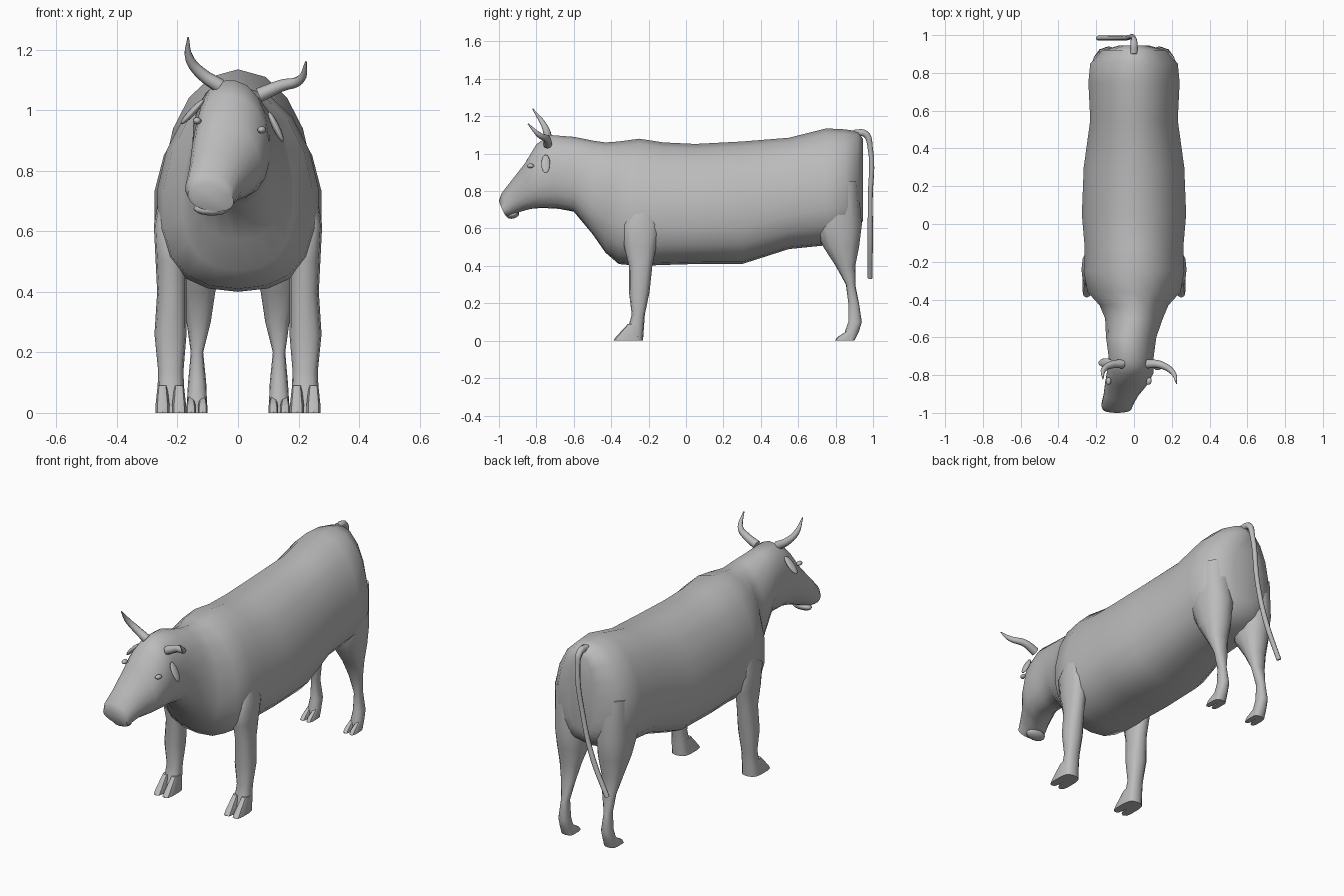
import bpy, bmesh, math
from mathutils import Vector

old = bpy.data.objects.get("Cube")
if old:
    bpy.data.objects.remove(old, do_unlink=True)

hide = bpy.data.materials.new("plain_grey")
hide.use_nodes = True
grey = (0.5, 0.5, 0.5, 1)
hide.diffuse_color = grey
hide.node_tree.nodes["Principled BSDF"].inputs["Base Color"].default_value = grey


def finish(ob, angle=50):
    ob.data.materials.clear()
    ob.data.materials.append(hide)
    bpy.ops.object.select_all(action='DESELECT')
    ob.select_set(True)
    bpy.context.view_layer.objects.active = ob
    bpy.ops.object.shade_smooth_by_angle(angle=math.radians(angle))
    return ob


def loft(name, sections, sides=16, power=2.0, angle=50):
    """Skin rings given as (centre, half-width vector, half-height vector, sag)."""
    bm = bmesh.new()
    rings = []
    for centre, u, v, sag in sections:
        ring = []
        for i in range(sides):
            a = math.tau * i / sides
            s, c = math.sin(a), math.cos(a)
            s2 = math.copysign(abs(s) ** (2 / power), s)
            c2 = math.copysign(abs(c) ** (2 / power), c)
            ring.append(bm.verts.new(centre + u * s2 + v * (c2 - sag * s * s)))
        rings.append(ring)
    for a, b in zip(rings, rings[1:]):
        for i in range(sides):
            j = (i + 1) % sides
            bm.faces.new((a[i], a[j], b[j], b[i]))
    bm.faces.new(rings[0])
    bm.faces.new(rings[-1])
    bmesh.ops.recalc_face_normals(bm, faces=bm.faces)
    mesh = bpy.data.meshes.new(name)
    bm.to_mesh(mesh)
    bm.free()
    ob = bpy.data.objects.new(name, mesh)
    bpy.context.collection.objects.link(ob)
    return finish(ob, angle)


def trunk_ring(yt, zt, yb, zb, cx, hw, sag, roll):
    top, low = Vector((cx, yt, zt)), Vector((cx, yb, zb))
    return (top + low) / 2, Vector((hw, 0, -hw * roll)), (top - low) / 2, sag


def leg_rings(rows, side):
    """Rows: height, inner x, outer x, front y, back y."""
    for z, x0, x1, y0, y1 in rows:
        yield (Vector((side * (x0 + x1) / 2, (y0 + y1) / 2, z)),
               Vector(((x1 - x0) / 2, 0, 0)), Vector((0, (y1 - y0) / 2, 0)), 0)


def tube(name, points, radii):
    curve = bpy.data.curves.new(name, 'CURVE')
    curve.dimensions = '3D'
    curve.bevel_depth = 1
    curve.bevel_resolution = 2
    curve.use_fill_caps = True
    curve.resolution_u = 5
    spline = curve.splines.new('BEZIER')
    spline.bezier_points.add(len(points) - 1)
    for p, co, r in zip(spline.bezier_points, points, radii):
        p.co, p.radius = co, r
        p.handle_left_type = p.handle_right_type = 'AUTO'
    ob = bpy.data.objects.new(name, curve)
    bpy.context.collection.objects.link(ob)
    bpy.ops.object.select_all(action='DESELECT')
    ob.select_set(True)
    bpy.context.view_layer.objects.active = ob
    bpy.ops.object.convert(target='MESH')
    return finish(bpy.context.view_layer.objects.active, 60)


def blob(name, loc, size, rot=(0, 0, 0)):
    bpy.ops.mesh.primitive_uv_sphere_add(segments=12, ring_count=8, location=loc, rotation=rot)
    ob = bpy.context.object
    ob.name, ob.scale = name, size
    return finish(ob, 60)


# Trunk: y, back height, belly height, half width
trunk = [(.945, 1.08, .64, .08), (.92, 1.12, .58, .17), (.85, 1.13, .53, .235),
         (.75, 1.135, .51, .245), (.55, 1.085, .49, .235), (.3, 1.065, .41, .27),
         (.05, 1.052, .41, .28), (-.12, 1.06, .405, .265), (-.25, 1.08, .4, .27),
         (-.36, 1.065, .41, .25), (-.43, 1.06, .47, .185), (-.5, 1.07, .57, .155)]
# Neck and turned head: top y z, bottom y z, centre x, half width
head = [(-.6, 1.09, -.6, .69, -.015, .135), (-.73, 1.1, -.68, .705, -.015, .12),
        (-.8, 1.05, -.77, .71, -.02, .125), (-.86, .95, -.83, .705, -.04, .115),
        (-.93, .86, -.885, .69, -.07, .092), (-.985, .79, -.93, .67, -.09, .084),
        (-1.0, .75, -.96, .667, -.09, .076)]
rings = [trunk_ring(y, t, y, b, 0, w, .2, 0) for y, t, b, w in trunk]
rings += [trunk_ring(*row, 0, .15) for row in head]
loft("body_and_head", rings, 18, 2.15, 60)

# Legs: height, inner x, outer x, front y, back y
front_leg = [(.72, .18, .26, -.27, -.18), (.62, .175, .278, -.34, -.14),
             (.5, .17, .272, -.33, -.16), (.4, .17, .267, -.305, -.18),
             (.26, .17, .276, -.305, -.195), (.14, .18, .264, -.29, -.22),
             (.07, .178, .266, -.31, -.225), (0, .172, .272, -.33, -.23)]
hind_leg = [(.85, .06, .225, .73, .92), (.62, .04, .225, .68, .94),
            (.5, .05, .21, .735, .925), (.4, .075, .19, .8, .905),
            (.3, .09, .17, .855, .905), (.2, .115, .156, .868, .925),
            (.1, .105, .165, .868, .94), (.05, .103, .168, .85, .925),
            (0, .1, .17, .85, .9)]
for side, label in ((1, "left"), (-1, "right")):
    loft("front_leg_" + label, leg_rings(front_leg, side), 12, 2.4)
    loft("hind_leg_" + label, leg_rings(hind_leg, side), 12, 2.3)
    # Cloven hooves: two flat-soled toes per foot
    for foot, x0, x1, tip, heel, rise in (("front", .17, .274, -.39, -.25, .09),
                                          ("hind", .1, .172, .795, .89, .06)):
        mid = (x0 + x1) / 2
        for toe, a, b in (("inner", x0, mid - .003), ("outer", mid + .003, x1)):
            rows = [(0, a, b, tip, heel), (.02, a, b, tip + .015, heel),
                    (rise, a + .008, b - .008, tip + .08, heel)]
            loft(f"{foot}_{toe}_toe_{label}", leg_rings(rows, side), 10, 3, 40)

# Horns
horn_radii = (.024, .02, .015, .003)
tube("horn_left", [(.07, -.74, 1.05), (.14, -.745, 1.08), (.205, -.785, 1.1),
                   (.225, -.845, 1.16)], horn_radii)
tube("horn_right", [(-.06, -.74, 1.08), (-.12, -.745, 1.12), (-.16, -.77, 1.17),
                    (-.165, -.82, 1.24)], horn_radii)

# Ears, eyes and lower lip
blob("ear_left", (.125, -.75, .945), (.012, .024, .055), (0, -.45, 0))
blob("ear_right", (-.15, -.735, .995), (.012, .024, .055), (0, .75, 0))
blob("eye_left", (.079, -.832, .935), (.014, .02, .012), (0, 0, -.3))
blob("eye_right", (-.135, -.832, .965), (.014, .02, .012))
blob("lower_lip", (-.087, -.925, .675), (.06, .035, .022), (.3, 0, 0))

# Tail
tube("tail", [(0, .9, 1.11), (0, .96, 1.105), (-.003, .984, 1.04), (-.04, .985, .75),
              (-.1, .985, .53), (-.19, .984, .335)], (.02, .018, .014, .013, .014, .013))
